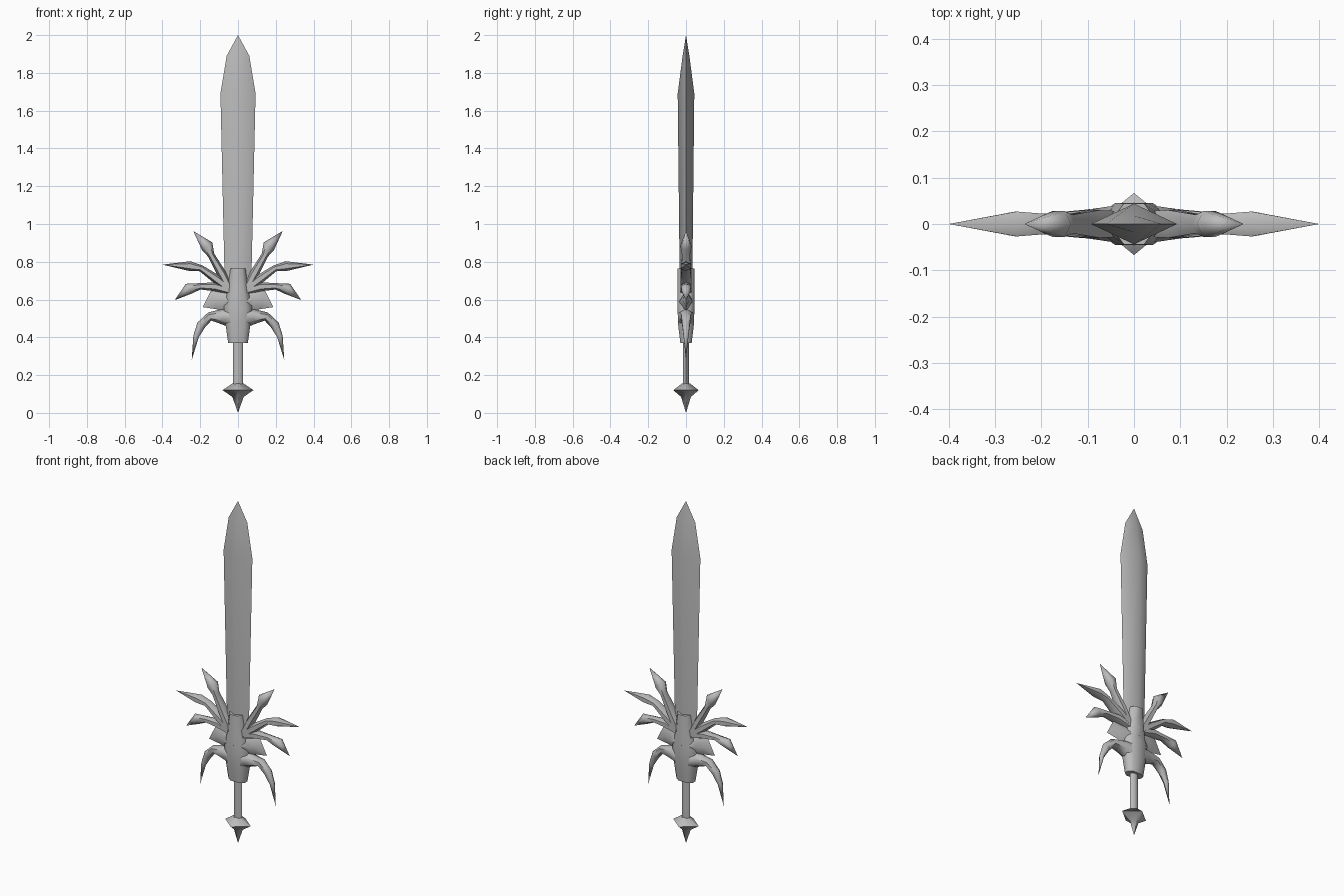
import bpy, bmesh, math
from mathutils import Vector

cube = bpy.data.objects.get("Cube")
if cube:
    bpy.data.objects.remove(cube, do_unlink=True)

steel = bpy.data.materials.new("grey steel")
steel.use_nodes = True
steel.diffuse_color = (0.5, 0.5, 0.5, 1)
steel.node_tree.nodes["Principled BSDF"].inputs["Base Color"].default_value = (0.5, 0.5, 0.5, 1)

# Unit cross-sections: (across the path, along y)
DIAMOND = [(1, 0), (0, 1), (-1, 0), (0, -1)]
ROUND = [(math.cos(math.tau * i / 6), math.sin(math.tau * i / 6) * 1.15) for i in range(6)]
BEVELLED = [(1, .45), (.55, 1), (-.55, 1), (-1, .45), (-1, -.45), (-.55, -1), (.55, -1), (1, -.45)]


def loft(name, path, profile, mirror=False, angle=60):
    """Skin a cross-section along (x, z, half width, half depth) stations."""
    bm = bmesh.new()
    rings = []
    for i, (x, z, w, d) in enumerate(path):
        a, b = path[max(i - 1, 0)], path[min(i + 1, len(path) - 1)]
        t = Vector((b[0] - a[0], b[1] - a[1])).normalized()
        rings.append([bm.verts.new((x + t.y * w * u, d * v, z - t.x * w * u)) for u, v in profile])
    n = len(profile)
    for low, high in zip(rings, rings[1:]):
        for i in range(n):
            j = (i + 1) % n
            bm.faces.new((low[i], low[j], high[j], high[i]))
    bm.faces.new(rings[0][::-1])
    bm.faces.new(rings[-1])
    bmesh.ops.remove_doubles(bm, verts=bm.verts, dist=0.0005)
    bmesh.ops.recalc_face_normals(bm, faces=bm.faces)
    mesh = bpy.data.meshes.new(name)
    bm.to_mesh(mesh)
    bm.free()
    mesh.materials.append(steel)
    obj = bpy.data.objects.new(name, mesh)
    bpy.context.collection.objects.link(obj)
    bpy.ops.object.select_all(action='DESELECT')
    obj.select_set(True)
    bpy.context.view_layer.objects.active = obj
    bpy.ops.object.shade_smooth_by_angle(angle=math.radians(angle))
    if mirror:
        obj.modifiers.new("Mirror", 'MIRROR')
    return obj


# Blade, grip and pommel
loft("blade", [(0, .68, .07, .034), (0, .76, .072, .034), (0, 1.69, .093, .044),
               (0, 1.89, .06, .018), (0, 2, 0, 0)], DIAMOND)
loft("grip", [(0, .13, .027, .016), (0, .40, .027, .016)], ROUND)
loft("pommel", [(0, .155, .03, .022), (0, .12, .082, .067), (0, .085, .03, .026),
                (0, 0, 0, 0)], DIAMOND, angle=75)

# Guard core narrowing into the collar over the blade root
loft("guard_core", [(0, .37, .052, .03), (0, .47, .066, .042), (0, .56, .075, .045),
                    (0, .64, .056, .045), (0, .765, .04, .044)], BEVELLED)

# Pointed side wings of the guard
loft("guard_wings", [(0, .59, .055, .046), (.08, .592, .056, .034), (.13, .597, .05, .018),
                     (.187, .56, 0, 0)], DIAMOND, True)

# Downward claws below the wings
loft("lower_claws", [(.02, .50, .055, .042), (.08, .51, .042, .034), (.15, .51, .023, .025),
                     (.195, .465, .024, .02), (.222, .405, .015, .013), (.245, .28, 0, 0)], ROUND, True)

# Three fanned spikes, each with a slim neck and a swollen head
loft("upper_spikes", [(.04, .65, .022, .028), (.085, .735, .024, .03), (.142, .835, .018, .02),
                      (.163, .882, .034, .028), (.237, .963, 0, 0)], ROUND, True)
loft("middle_spikes", [(.04, .65, .022, .028), (.11, .705, .025, .03), (.195, .765, .017, .022),
                       (.255, .777, .026, .027), (.4, .785, 0, 0)], ROUND, True)
loft("outer_spikes", [(.04, .645, .02, .028), (.12, .668, .024, .028), (.2, .67, .017, .02),
                      (.262, .657, .03, .025), (.335, .597, 0, 0)], ROUND, True)
